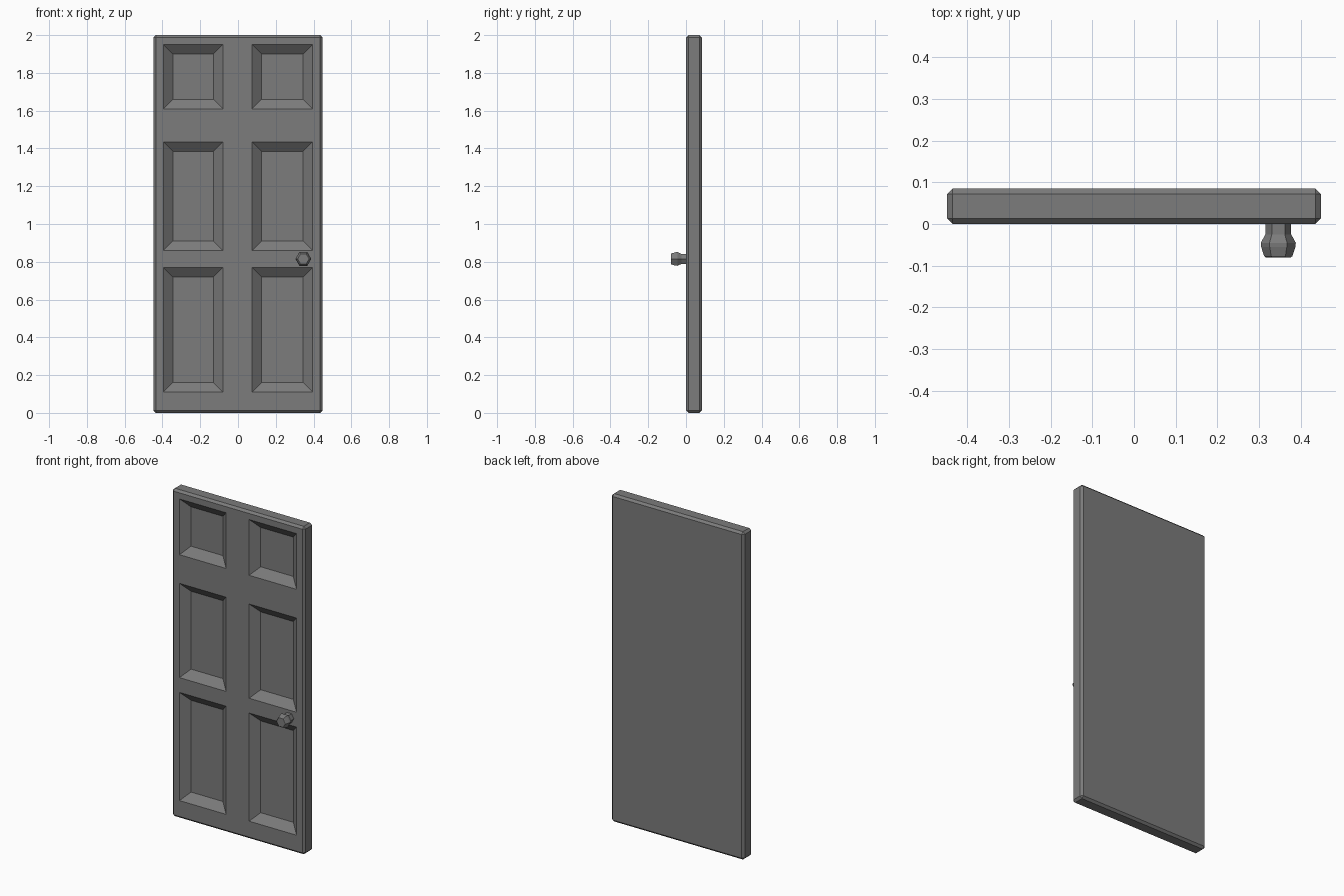
import bpy, bmesh
from math import cos, sin, tau
from mathutils import Matrix, Vector

cube = bpy.data.objects.get("Cube")
if cube:
    bpy.data.objects.remove(cube, do_unlink=True)

# One grey for the whole door
grey = bpy.data.materials.new("door_grey")
grey.use_nodes = True
colour = (0.2, 0.2, 0.2, 1)
grey.diffuse_color = colour
grey.node_tree.nodes["Principled BSDF"].inputs["Base Color"].default_value = colour


def add_object(name, bm):
    bmesh.ops.recalc_face_normals(bm, faces=bm.faces)
    mesh = bpy.data.meshes.new(name)
    bm.to_mesh(mesh)
    bm.free()
    mesh.materials.append(grey)
    obj = bpy.data.objects.new(name, mesh)
    bpy.context.collection.objects.link(obj)
    return obj


# Door slab with chamfered edges
WIDTH, THICK, HEIGHT = 0.896, 0.085, 2.0
bm = bmesh.new()
bmesh.ops.create_cube(bm, size=1, matrix=Matrix.Translation((0, THICK / 2, HEIGHT / 2))
                      @ Matrix.Diagonal((WIDTH, THICK, HEIGHT, 1)))
bmesh.ops.bevel(bm, geom=bm.edges[:], offset=0.013, segments=1, affect='EDGES')

# Score the front face along the panel borders
columns = [(-0.395, -0.08), (0.075, 0.395)]
rows = [(0.11, 0.77), (0.86, 1.435), (1.61, 1.95)]
cuts = [(Vector((x, 0, 0)), Vector((1, 0, 0))) for pair in columns for x in pair]
cuts += [(Vector((0, 0, z)), Vector((0, 0, 1))) for pair in rows for z in pair]
for point, normal in cuts:
    front = [f for f in bm.faces if f.calc_center_median().y < 0.001]
    geom = set(front)
    for f in front:
        geom.update(f.edges)
        geom.update(f.verts)
    bmesh.ops.bisect_plane(bm, geom=list(geom), plane_co=point, plane_no=normal)

# Sink the six panels behind sloped borders
def inside(value, spans):
    return any(a < value < b for a, b in spans)


bm.normal_update()
panels = []
for f in bm.faces:
    c = f.calc_center_median()
    if c.y < 0.001 and inside(c.x, columns) and inside(c.z, rows):
        panels.append(f)
bmesh.ops.inset_individual(bm, faces=panels, thickness=0.05, depth=-0.04,
                           use_even_offset=True)
add_object("door_slab", bm)

# Six-sided knob, turned around the y axis
SIDES = 6
profile = [(0.031, 0.01), (0.031, -0.025), (0.042, -0.045),
           (0.041, -0.055), (0.034, -0.077), (0.03, -0.08)]
bm = bmesh.new()
rings = [[bm.verts.new((0.346 + r * cos(tau * i / SIDES), y,
                        0.815 + r * sin(tau * i / SIDES)))
          for i in range(SIDES)] for r, y in profile]
for a, b in zip(rings, rings[1:]):
    for i in range(SIDES):
        j = (i + 1) % SIDES
        bm.faces.new((a[i], a[j], b[j], b[i]))
bm.faces.new(rings[0])
bm.faces.new(rings[-1])
add_object("door_knob", bm)
